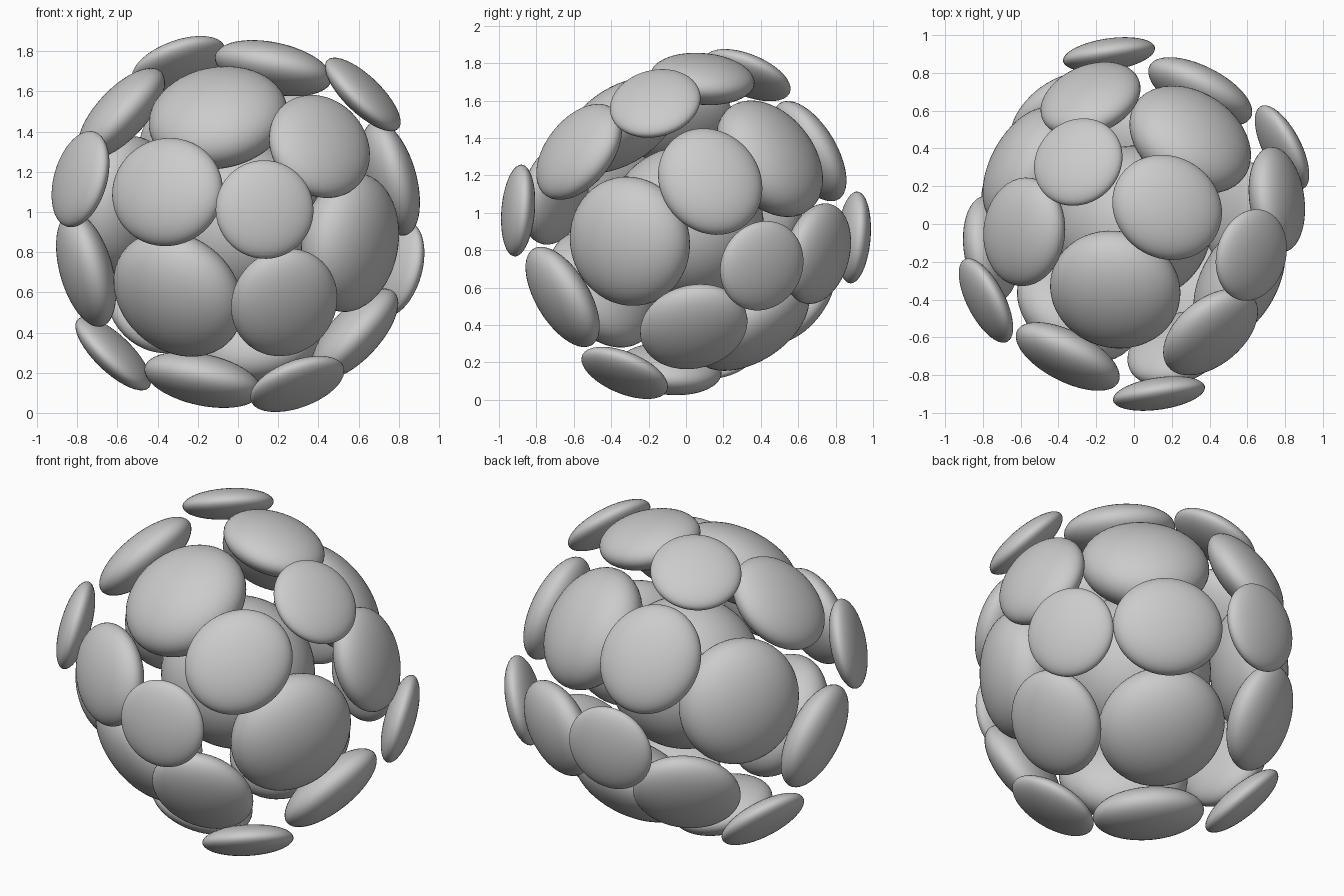
import bpy
import bmesh
from mathutils import Matrix, Vector

cube = bpy.data.objects.get("Cube")
if cube:
    bpy.data.objects.remove(cube, do_unlink=True)

CENTRE = Vector((0, 0, 0.94))

# Tilted cubic frame that the whole ball is arranged on
up = Vector((-0.155, -0.542, 0.826)).normalized()
front = Vector((-0.462, -0.69, -0.551))
front = (front - up * front.dot(up)).normalized()
side = up.cross(front)

# Per kind of pad: name, distance from centre, half sizes (along, across, thickness)
KINDS = {
    0: ("core", 0.0, (0.415, 0.415, 0.415)),
    1: ("face_pad", 0.64, (0.348, 0.348, 0.2)),
    2: ("edge_pad", 0.8, (0.302, 0.273, 0.125)),
    3: ("corner_pad", 0.91, (0.246, 0.246, 0.083)),
}


def smooth_ball(name):
    """Unit ball mesh shared by every pad."""
    mesh = bpy.data.meshes.new(name)
    bm = bmesh.new()
    bmesh.ops.create_uvsphere(bm, u_segments=48, v_segments=32, radius=1)
    for face in bm.faces:
        face.smooth = True
    bm.to_mesh(mesh)
    bm.free()
    return mesh


def add_pad(mesh, i, j, k):
    """Flattened ball at one cell of the 3 x 3 x 3 lattice, facing outward."""
    name, distance, size = KINDS[abs(i) + abs(j) + abs(k)]
    normal = (up * i + front * j + side * k).normalized()
    if normal.length == 0:
        normal = up.copy()
    # Long axis follows the lattice axis most square to the normal
    along = min((up, front, side), key=lambda axis: abs(axis.dot(normal)))
    along = (along - normal * along.dot(normal)).normalized()
    across = normal.cross(along)
    turn = Matrix((along, across, normal)).transposed().to_4x4()
    pad = bpy.data.objects.new(name, mesh)
    bpy.context.collection.objects.link(pad)
    pad.matrix_world = (Matrix.Translation(CENTRE + normal * distance)
                        @ turn @ Matrix.Diagonal((*size, 1)))


# Core, 6 face pads, 12 edge pads and 8 corner pads
ball = smooth_ball("pad_ball")
STEPS = (-1, 0, 1)
for i in STEPS:
    for j in STEPS:
        for k in STEPS:
            add_pad(ball, i, j, k)
